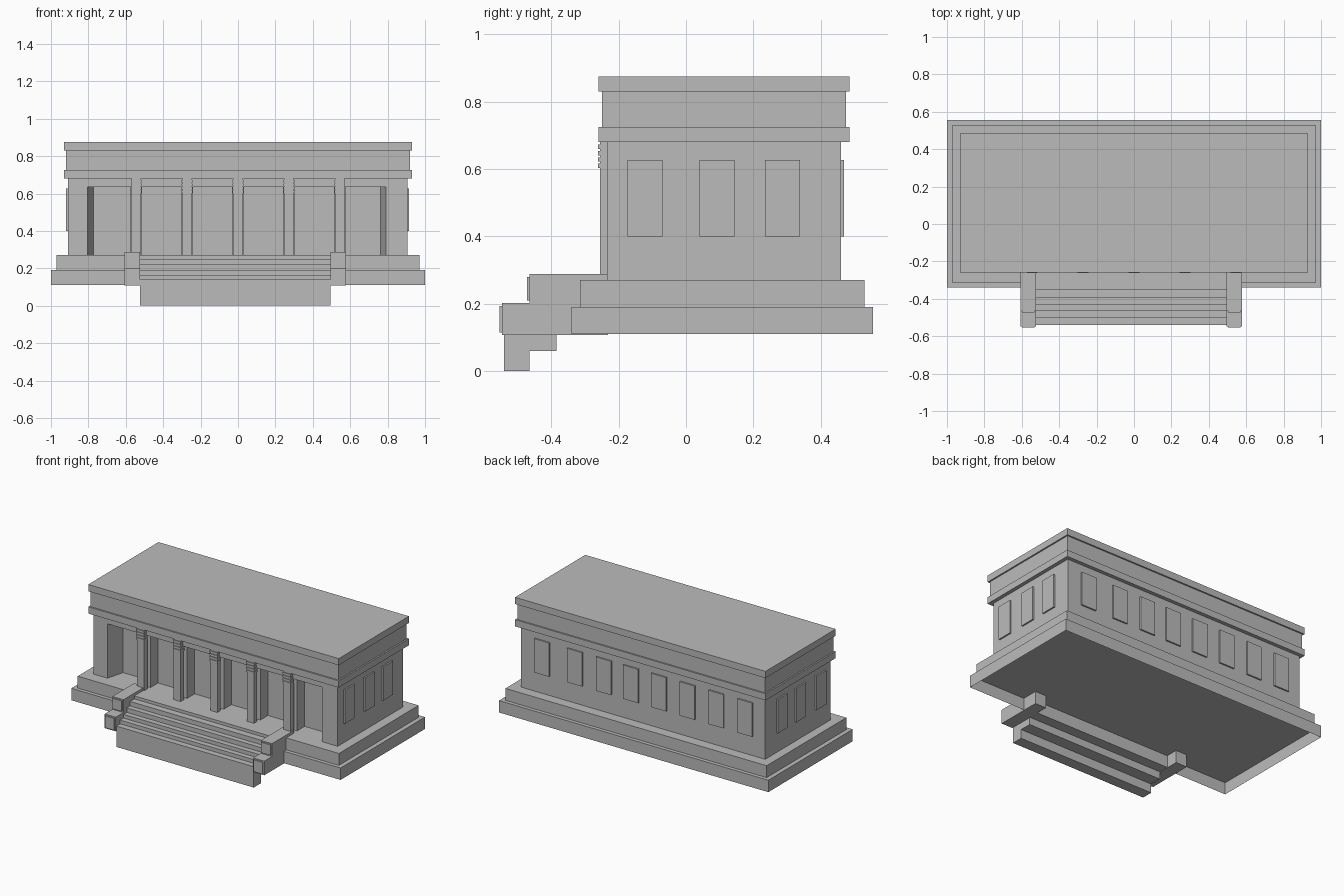
import bpy
import bmesh

old = bpy.data.objects.get("Cube")
if old:
    bpy.data.objects.remove(old, do_unlink=True)

stone = bpy.data.materials.new("grey_stone")
stone.use_nodes = True
GREY = (0.5, 0.5, 0.5, 1)
stone.diffuse_color = GREY
stone.node_tree.nodes["Principled BSDF"].inputs["Base Color"].default_value = GREY


def prism(name, outline, z0, z1, open_bottom=False):
    """Extrude a flat outline (x, y) from z0 up to z1."""
    bm = bmesh.new()
    base = bm.faces.new([bm.verts.new((x, y, z0)) for x, y in outline])
    moved = bmesh.ops.extrude_face_region(bm, geom=[base], use_keep_orig=True)["geom"]
    for v in moved:
        if isinstance(v, bmesh.types.BMVert):
            v.co.z = z1
    bmesh.ops.recalc_face_normals(bm, faces=bm.faces)
    if open_bottom:
        low = [f for f in bm.faces if all(abs(v.co.z - z0) < 1e-5 for v in f.verts)]
        bmesh.ops.delete(bm, geom=low, context="FACES_ONLY")
    mesh = bpy.data.meshes.new(name)
    bm.to_mesh(mesh)
    bm.free()
    mesh.materials.append(stone)
    obj = bpy.data.objects.new(name, mesh)
    bpy.context.collection.objects.link(obj)
    return obj


def box(name, x0, x1, y0, y1, z0, z1, **options):
    return prism(name, [(x0, y0), (x1, y0), (x1, y1), (x0, y1)], z0, z1, **options)


# Stepped plinth, the lower tier is hollow underneath
box("lower_plinth", -1, 1, -0.34, 0.555, 0.11, 0.19, open_bottom=True)
box("upper_plinth", -0.97, 0.97, -0.315, 0.53, 0.19, 0.27)

# Hall with a recessed porch in its front wall
L, R, FRONT, BACK, PORCH = -0.91, 0.905, -0.235, 0.46, -0.115
prism("hall_walls", [(L, FRONT), (-0.805, FRONT), (-0.773, PORCH), (0.763, PORCH),
                     (0.79, FRONT), (R, FRONT), (R, BACK), (L, BACK)], 0.27, 0.635)
box("lintel", L, R, FRONT, BACK, 0.635, 0.68)

# Cornice, attic and roof
box("cornice", -0.93, 0.93, -0.26, 0.485, 0.68, 0.725)
box("attic", -0.92, 0.92, -0.25, 0.475, 0.725, 0.83)
box("roof_cap", -0.93, 0.93, -0.26, 0.485, 0.83, 0.875)

# Porch columns with banded capitals, and pilasters behind them
for i in range(5):
    x = (i - 2) * 0.272
    box(f"column_{i}", x - 0.026, x + 0.026, -0.256, -0.222, 0.27, 0.68)
    box(f"pilaster_{i}", x - 0.031, x + 0.031, -0.195, PORCH, 0.27, 0.635)
    for j in range(4):
        z = 0.603 + j * 0.019
        box(f"capital_{i}_band_{j}", x - 0.029, x + 0.029, -0.261, -0.222, z, z + 0.013)

# Raised window panels on the sides and the back
SILL, HEAD, OUT = 0.4, 0.627, 0.01
for i, y in enumerate((-0.122, 0.092, 0.287)):
    box(f"right_window_{i}", L - OUT, L, y - 0.052, y + 0.052, SILL, HEAD)
    box(f"left_window_{i}", R, R + OUT, y - 0.052, y + 0.052, SILL, HEAD)
for i, x in enumerate((0.745, 0.5, 0.285, 0.083, -0.125, -0.337, -0.55, -0.765)):
    box(f"back_window_{i}", x - 0.056, x + 0.056, BACK, BACK + OUT, SILL, HEAD)

# Front stairs: front edge, back edge, underside, top of each step
steps = [(-0.54, -0.465, 0, 0.14), (-0.5, -0.385, 0.06, 0.165), (-0.465, -0.385, 0.06, 0.19),
         (-0.43, -0.34, 0.11, 0.22), (-0.395, -0.315, 0.11, 0.25), (-0.35, -0.315, 0.11, 0.27)]
for i, (y0, y1, z0, z1) in enumerate(steps):
    box(f"step_{i}", -0.525, 0.495, y0, y1, z0, z1)

# Two-tier stair walls with inset front plates
for side, x0 in (("right", -0.608), ("left", 0.495)):
    x1 = x0 + 0.083
    for tier, y, z0, z1 in (("lower", -0.547, 0.107, 0.202), ("upper", -0.465, 0.202, 0.288)):
        box(f"{side}_{tier}_stair_wall", x0, x1, y, -0.232, z0, z1)
        box(f"{side}_{tier}_wall_plate", x0 + 0.008, x1 - 0.008, y - 0.007, y,
            z0 + 0.008, z1 - 0.008)
